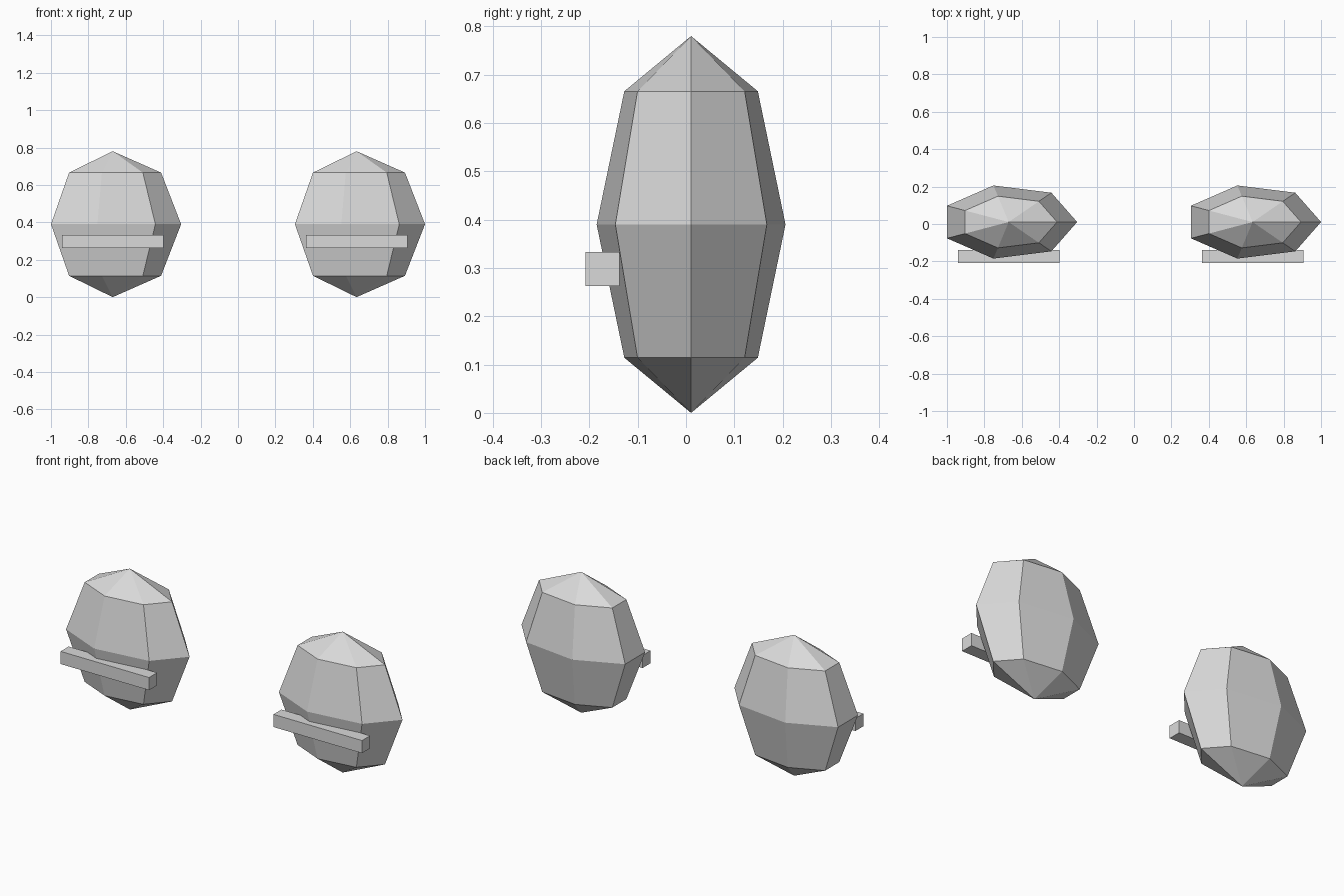
import bpy, bmesh
from math import sin, cos, pi

if "Cube" in bpy.data.objects:
    bpy.data.objects.remove(bpy.data.objects["Cube"])

grey = bpy.data.materials.new("light grey")
grey.diffuse_color = (0.7, 0.7, 0.7, 1)
grey.use_nodes = True
grey.node_tree.nodes["Principled BSDF"].inputs["Base Color"].default_value = grey.diffuse_color


def add_object(name, bm, location):
    bmesh.ops.recalc_face_normals(bm, faces=bm.faces)
    mesh = bpy.data.meshes.new(name)
    bm.to_mesh(mesh)
    bm.free()
    mesh.materials.append(grey)
    ob = bpy.data.objects.new(name, mesh)
    ob.location = location
    bpy.context.collection.objects.link(ob)


def faceted_ball(name, location, radii, sides=7, rings=4):
    """Low-poly ellipsoid with one corner pointing to +x."""
    rx, ry, rz = radii
    bm = bmesh.new()
    top, bottom = bm.verts.new((0, 0, rz)), bm.verts.new((0, 0, -rz))
    loops = []
    for r in range(1, rings):
        t = pi * r / rings
        loops.append([bm.verts.new((rx * sin(t) * cos(2 * pi * s / sides),
                                    ry * sin(t) * sin(2 * pi * s / sides),
                                    rz * cos(t))) for s in range(sides)])
    for s in range(sides):
        n = (s + 1) % sides
        bm.faces.new((top, loops[0][s], loops[0][n]))
        bm.faces.new((bottom, loops[-1][n], loops[-1][s]))
        for a, b in zip(loops, loops[1:]):
            bm.faces.new((a[s], b[s], b[n], a[n]))
    add_object(name, bm, location)


def box(name, location, size):
    bm = bmesh.new()
    bmesh.ops.create_cube(bm, size=1)
    bmesh.ops.scale(bm, vec=size, verts=bm.verts)
    add_object(name, bm, location)


# Two identical faceted bodies, each with a bar across its front
for side, x in (("left", -0.67), ("right", 0.634)):
    faceted_ball(side + "_body", (x, 0.0105, 0.39), (0.366, 0.2005, 0.39))
    box(side + "_front_bar", (x, -0.173, 0.298), (0.542, 0.07, 0.07))
